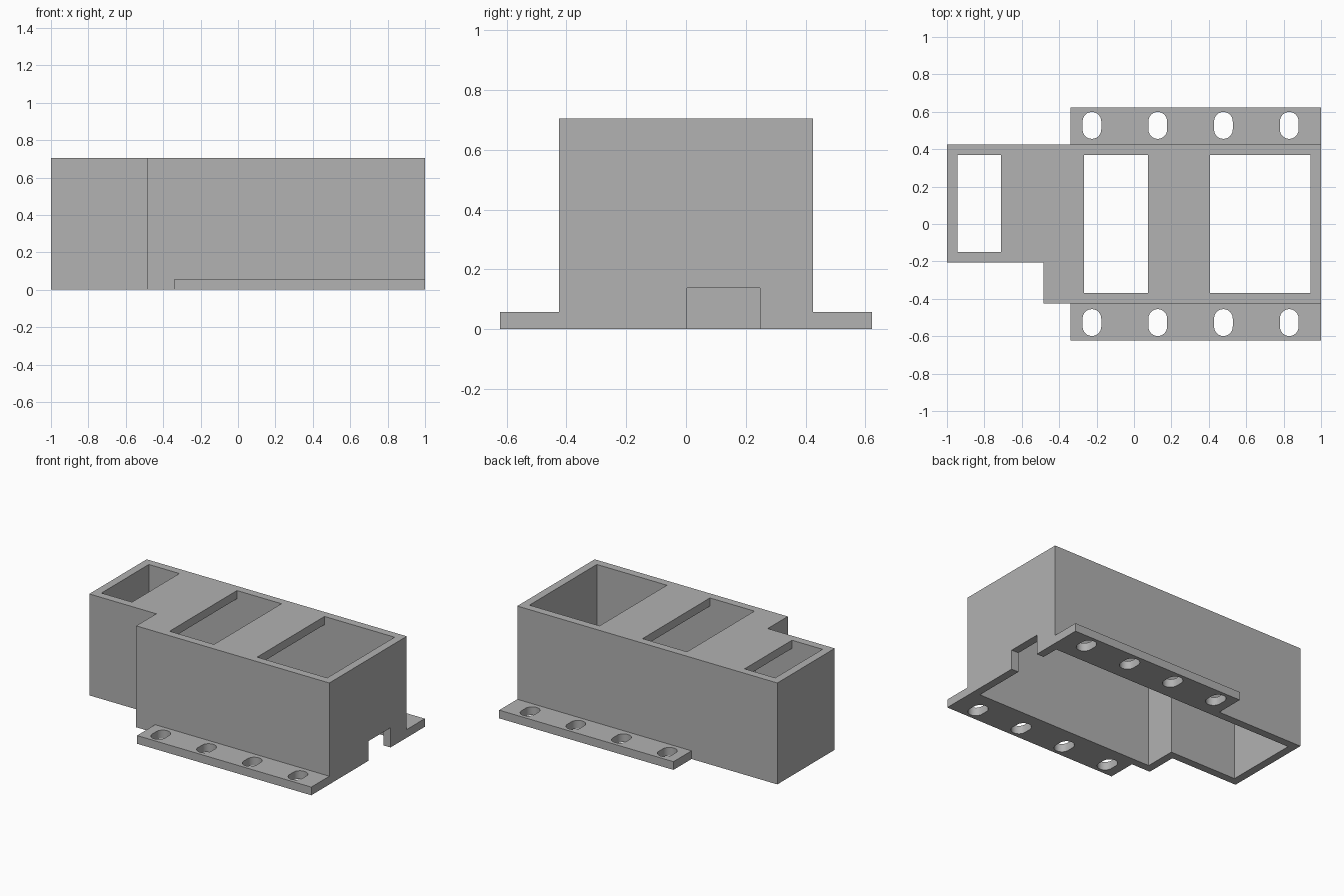
import bpy, bmesh, math

if "Cube" in bpy.data.objects:
    bpy.data.objects.remove(bpy.data.objects["Cube"])

grey = bpy.data.materials.new("grey plastic")
grey.diffuse_color = (0.445, 0.445, 0.445, 1)
grey.use_nodes = True
grey.node_tree.nodes["Principled BSDF"].inputs["Base Color"].default_value = grey.diffuse_color

HEIGHT, WALL, LIP = 0.705, 0.055, 0.057


def prism(name, outline, z0, z1):
    """Extrude a counter-clockwise outline from z0 up to z1."""
    bm = bmesh.new()
    base = bm.faces.new([bm.verts.new((x, y, z0)) for x, y in outline])
    top = bmesh.ops.extrude_face_region(bm, geom=[base])["geom"]
    bmesh.ops.translate(bm, vec=(0, 0, z1 - z0),
                        verts=[v for v in top if isinstance(v, bmesh.types.BMVert)])
    bmesh.ops.recalc_face_normals(bm, faces=bm.faces)
    mesh = bpy.data.meshes.new(name)
    bm.to_mesh(mesh)
    bm.free()
    mesh.materials.append(grey)
    ob = bpy.data.objects.new(name, mesh)
    bpy.context.collection.objects.link(ob)
    return ob


def rect(x0, x1, y0, y1):
    return [(x0, y0), (x1, y0), (x1, y1), (x0, y1)]


def stepped(inset):
    """Body plan with the narrower left end, shrunk by inset."""
    i = inset
    return [(-1 + i, -0.205 + i), (-0.485 + i, -0.205 + i), (-0.485 + i, -0.425 + i),
            (1 - i, -0.425 + i), (1 - i, 0.425 - i), (-1 + i, 0.425 - i)]


def slot(cx, cy, r=0.05, half=0.022, n=12):
    """Rounded slot outline, long in y."""
    pts = []
    for side in (0, 1):
        shift = half if side == 0 else -half
        for k in range(n + 1):
            a = math.pi * (side + k / n)
            pts.append((cx + r * math.cos(a), cy + shift + r * math.sin(a)))
    return pts


def boolean(target, tool, operation):
    mod = target.modifiers.new(operation, "BOOLEAN")
    mod.operation, mod.solver, mod.object = operation, "EXACT", tool
    bpy.context.view_layer.objects.active = target
    bpy.ops.object.modifier_apply(modifier=mod.name)
    bpy.data.objects.remove(tool)


# Hollow housing, open underneath
body = prism("housing", stepped(0), 0, HEIGHT)

# Mounting flanges along both long sides
for y0, y1 in ((-0.623, -0.40), (0.40, 0.623)):
    boolean(body, prism("flange", rect(-0.34, 1, y0, y1), 0, LIP), "UNION")

boolean(body, prism("cavity", stepped(WALL), -0.1, HEIGHT - LIP), "DIFFERENCE")

# Openings in the roof
for x0, x1, y0 in ((-0.945, -0.71, -0.15), (-0.267, 0.075, -0.37), (0.406, 0.945, -0.37)):
    boolean(body, prism("opening", rect(x0, x1, y0, 0.37), HEIGHT - 0.1, HEIGHT + 0.1),
            "DIFFERENCE")

# Cable notch at the foot of the right wall
boolean(body, prism("notch", rect(0.9, 1.1, 0.003, 0.247), -0.1, 0.137), "DIFFERENCE")

# Screw slots in the flanges
for cy in (-0.527, 0.527):
    for cx in (-0.225, 0.127, 0.478, 0.83):
        boolean(body, prism("slot", slot(cx, cy), -0.1, 0.2), "DIFFERENCE")

# Smooth slot walls, sharp box edges
bpy.ops.object.select_all(action="DESELECT")
body.select_set(True)
bpy.context.view_layer.objects.active = body
bpy.ops.object.shade_smooth_by_angle(angle=math.radians(30))
